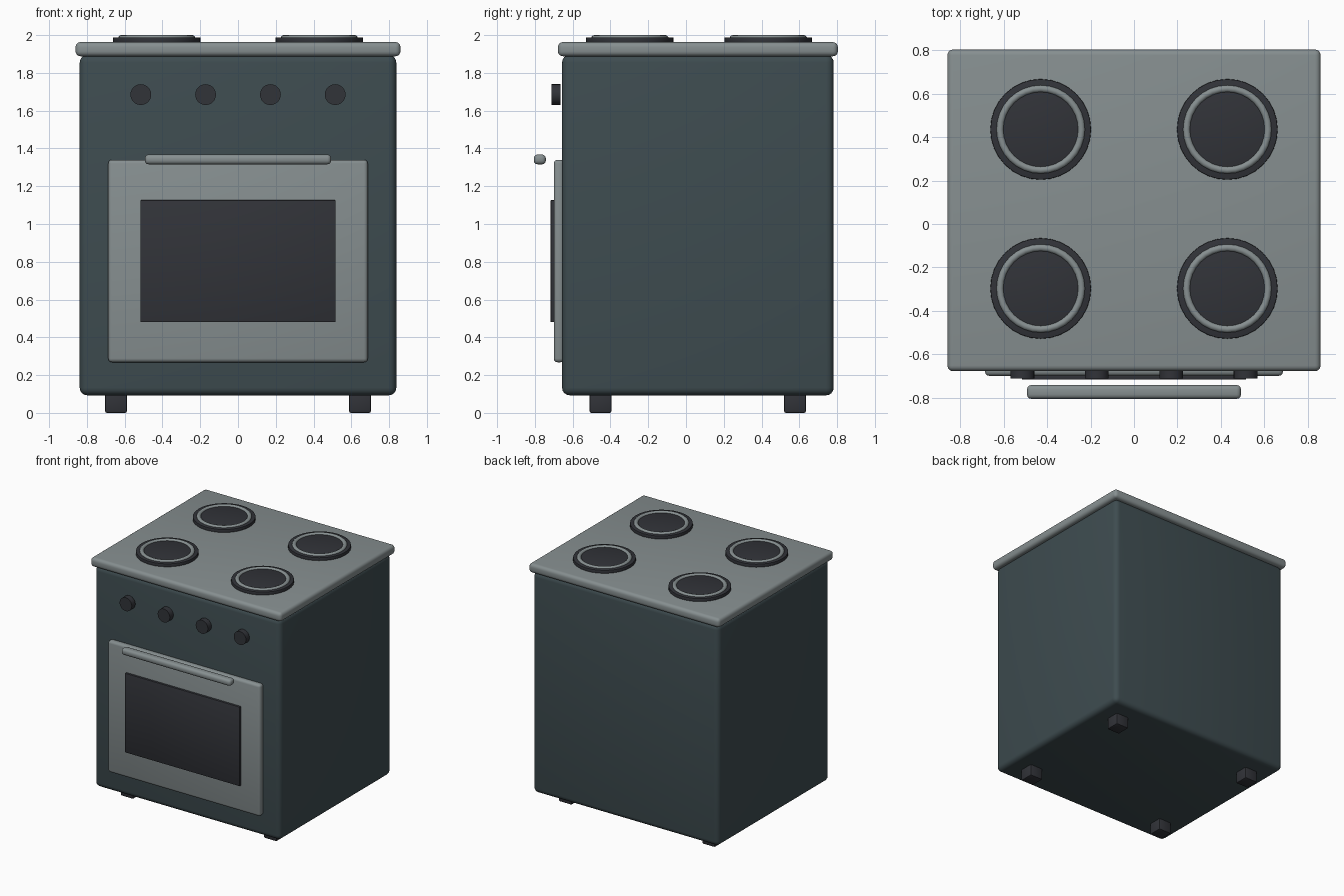
import bpy, math

if "Cube" in bpy.data.objects:
    bpy.data.objects.remove(bpy.data.objects["Cube"])


def material(name, rgb):
    m = bpy.data.materials.new(name)
    m.diffuse_color = (*rgb, 1)
    m.use_nodes = True
    m.node_tree.nodes["Principled BSDF"].inputs["Base Color"].default_value = m.diffuse_color
    return m


ENAMEL = material("enamel", (0.048, 0.072, 0.08))
STEEL = material("steel", (0.24, 0.275, 0.28))
DARK = material("dark", (0.031, 0.033, 0.04))


def finish(name, mat, bevel=0, segments=3):
    ob = bpy.context.object
    ob.name = name
    ob.data.materials.append(mat)
    if bevel:
        mod = ob.modifiers.new("bevel", 'BEVEL')
        mod.width, mod.segments = bevel, segments
        mod.limit_method = 'ANGLE'
        mod.angle_limit = math.radians(40)
        bpy.ops.object.modifier_apply(modifier=mod.name)
    bpy.ops.object.shade_smooth_by_angle(angle=math.radians(35))
    return ob


def box(name, mat, x, y, z, bevel, segments=3):
    """Rounded box from (min, max) ranges."""
    r = (x, y, z)
    bpy.ops.mesh.primitive_cube_add(size=1, location=[(a + b) / 2 for a, b in r])
    bpy.context.object.scale = [b - a for a, b in r]
    bpy.ops.object.transform_apply(location=False, rotation=False, scale=True)
    return finish(name, mat, bevel, segments)


def disc(name, mat, radius, depth, loc, rot=(0, 0, 0), bevel=0, sides=32):
    bpy.ops.mesh.primitive_cylinder_add(vertices=sides, radius=radius, depth=depth,
                                        location=loc, rotation=rot)
    return finish(name, mat, bevel, 2)


# Cabinet and cooktop
box("body", ENAMEL, (-0.838, 0.838), (-0.656, 0.782), (0.093, 1.895), 0.04, 4)
box("cooktop", STEEL, (-0.86, 0.86), (-0.678, 0.804), (1.888, 1.963), 0.026, 4)

# Oven door, window and handle
box("oven_door", STEEL, (-0.687, 0.687), (-0.70, -0.645), (0.268, 1.34), 0.02)
box("oven_window", DARK, (-0.517, 0.517), (-0.717, -0.69), (0.48, 1.126), 0.004, 2)
box("door_handle", STEEL, (-0.493, 0.493), (-0.806, -0.742), (1.316, 1.368), 0.02)

# Control knobs
for i in range(4):
    disc(f"knob_{i + 1}", DARK, 0.055, 0.046, (-0.5145 + 0.343 * i, -0.688, 1.685),
         (math.pi / 2, 0, 0), sides=24)

# Burners: plate with a raised ring
for sx, side in ((-1, "left"), (1, "right")):
    for y, row in ((-0.297, "front"), (0.436, "back")):
        x = 0.43 * sx
        disc(f"burner_plate_{row}_{side}", DARK, 0.232, 0.034, (x, y, 1.971), bevel=0.004)
        bpy.ops.mesh.primitive_torus_add(major_radius=0.188, minor_radius=0.017,
                                         major_segments=32, minor_segments=12,
                                         location=(x, y, 1.983))
        finish(f"burner_ring_{row}_{side}", STEEL)

# Feet
for sx, side in ((-1, "left"), (1, "right")):
    for y, row in ((-0.453, "front"), (0.577, "back")):
        x = 0.646 * sx
        box(f"foot_{row}_{side}", DARK, (x - 0.058, x + 0.058), (y - 0.058, y + 0.058),
            (0, 0.112), 0.01, 2)
